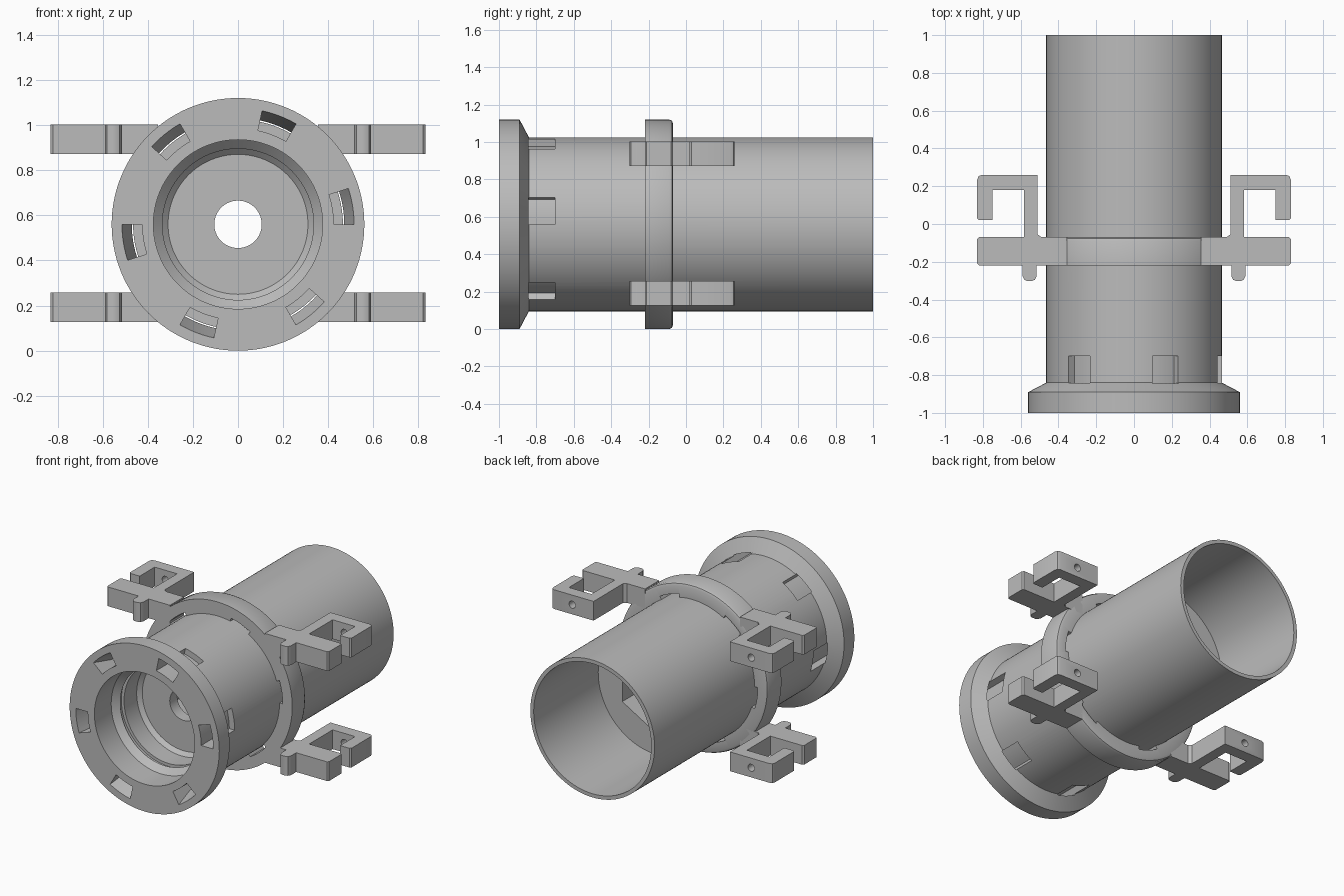
import bpy, bmesh, math
from mathutils import Vector

cube = bpy.data.objects.get("Cube")
if cube:
    bpy.data.objects.remove(cube)

AXIS_Z = 0.56
SLOT_ANGLES = [9 + 60 * k for k in range(6)]

grey = bpy.data.materials.new("light_grey_plastic")
grey.use_nodes = True
grey.diffuse_color = (0.5, 0.5, 0.5, 1)
grey.node_tree.nodes["Principled BSDF"].inputs["Base Color"].default_value = (0.5, 0.5, 0.5, 1)


def sweep(bm, profile, start=0, angle=360, steps=128):
    """Turn a closed (radius, y) profile around the y axis of the tube."""
    full = angle == 360
    rings = []
    for i in range(steps if full else steps + 1):
        a = math.radians(start + angle * i / steps)
        rings.append([bm.verts.new((r * math.cos(a), y, AXIS_Z + r * math.sin(a)))
                      for r, y in profile])
    n = len(profile)
    for i in range(steps):
        p, q = rings[i], rings[(i + 1) % len(rings)]
        for j in range(n):
            k = (j + 1) % n
            bm.faces.new((p[j], p[k], q[k], q[j]))
    if not full:
        bm.faces.new(rings[0])
        bm.faces.new(rings[-1][::-1])


def prism(bm, points, offset):
    """Extrude a flat outline along an offset."""
    low = [bm.verts.new(p) for p in points]
    high = [bm.verts.new(Vector(p) + Vector(offset)) for p in points]
    bm.faces.new(low)
    bm.faces.new(high[::-1])
    for i in range(len(low)):
        j = (i + 1) % len(low)
        bm.faces.new((low[i], low[j], high[j], high[i]))


def polygon_y(cx, cz, radius, sides, y, turn=0):
    angles = [turn + math.tau * i / sides for i in range(sides)]
    return [(cx + radius * math.cos(a), y, cz + radius * math.sin(a)) for a in angles]


def make(name, bm):
    bmesh.ops.recalc_face_normals(bm, faces=bm.faces)
    mesh = bpy.data.meshes.new(name)
    bm.to_mesh(mesh)
    bm.free()
    mesh.materials.append(grey)
    obj = bpy.data.objects.new(name, mesh)
    bpy.context.collection.objects.link(obj)
    return obj


def activate(obj):
    bpy.ops.object.select_all(action='DESELECT')
    obj.select_set(True)
    bpy.context.view_layer.objects.active = obj


def cut(obj, cutter_bm):
    cutter = make("cutter", cutter_bm)
    cutter.hide_render = True
    mod = obj.modifiers.new("cut", 'BOOLEAN')
    mod.operation = 'DIFFERENCE'
    mod.solver = 'EXACT'
    mod.object = cutter
    activate(obj)
    bpy.ops.object.modifier_apply(modifier=mod.name)
    bpy.data.objects.remove(cutter)


def smooth(obj):
    activate(obj)
    bpy.ops.object.shade_smooth_by_angle(angle=math.radians(30))


# Main tube with flange, stepped front bore and centre hole
bm = bmesh.new()
sweep(bm, [(0.375, -1), (0.56, -1), (0.56, -0.89), (0.465, -0.84), (0.465, 1),
           (0.44, 1), (0.44, 0.31), (0.105, 0.31), (0.105, -0.58),
           (0.31, -0.58), (0.335, -0.605), (0.335, -0.74), (0.355, -0.74),
           (0.355, -0.78), (0.335, -0.78), (0.375, -0.82)])
tube = make("main_tube", bm)

# Hexagonal pocket behind the front plate
bm = bmesh.new()
prism(bm, polygon_y(0, AXIS_Z, 0.3, 6, -0.5, math.pi / 2), (0, 0.9, 0))
cut(tube, bm)

# Six slots running through the flange into the tube wall
bm = bmesh.new()
for a in SLOT_ANGLES:
    sweep(bm, [(0.425, -1.02), (0.52, -1.02), (0.47, -0.84), (0.47, -0.7), (0.425, -0.7)],
          a - 9, 18, 6)
cut(tube, bm)
smooth(tube)

# Clamp ring with a rounded back edge and six inner notches
bm = bmesh.new()
sweep(bm, [(0.463, -0.22), (0.56, -0.22), (0.56, -0.09), (0.554, -0.076),
           (0.54, -0.07), (0.463, -0.07)])
ring = make("clamp_ring", bm)
bm = bmesh.new()
for a in SLOT_ANGLES:
    sweep(bm, [(0.44, -0.3), (0.488, -0.3), (0.488, 0), (0.44, 0)], a - 9, 18, 6)
cut(ring, bm)
smooth(ring)

# Four hooked side arms with a front peg and a screw hole
OUTLINE = [(0.355, -0.22), (0.515, -0.22), (0.515, -0.275), (0.525, -0.295), (0.54, -0.302),
           (0.565, -0.302), (0.58, -0.295), (0.59, -0.275), (0.59, -0.22), (0.82, -0.22),
           (0.83, -0.21), (0.83, -0.08), (0.82, -0.07), (0.582, -0.07), (0.582, 0.18),
           (0.75, 0.18), (0.75, 0.02), (0.82, 0.02), (0.83, 0.03), (0.83, 0.235),
           (0.823, 0.253), (0.805, 0.26), (0.51, 0.26), (0.51, -0.055), (0.49, -0.07),
           (0.355, -0.07)]
for side, sx in (("left", 1), ("right", -1)):
    for level, z in (("lower", 0.127), ("upper", 0.872)):
        bm = bmesh.new()
        prism(bm, [(sx * x, y, z) for x, y in OUTLINE], (0, 0, 0.13))
        arm = make(f"{level}_{side}_arm", bm)
        bm = bmesh.new()
        prism(bm, polygon_y(sx * 0.67, z + 0.065, 0.024, 20, 0.1), (0, 0.3, 0))
        cut(arm, bm)
        smooth(arm)
